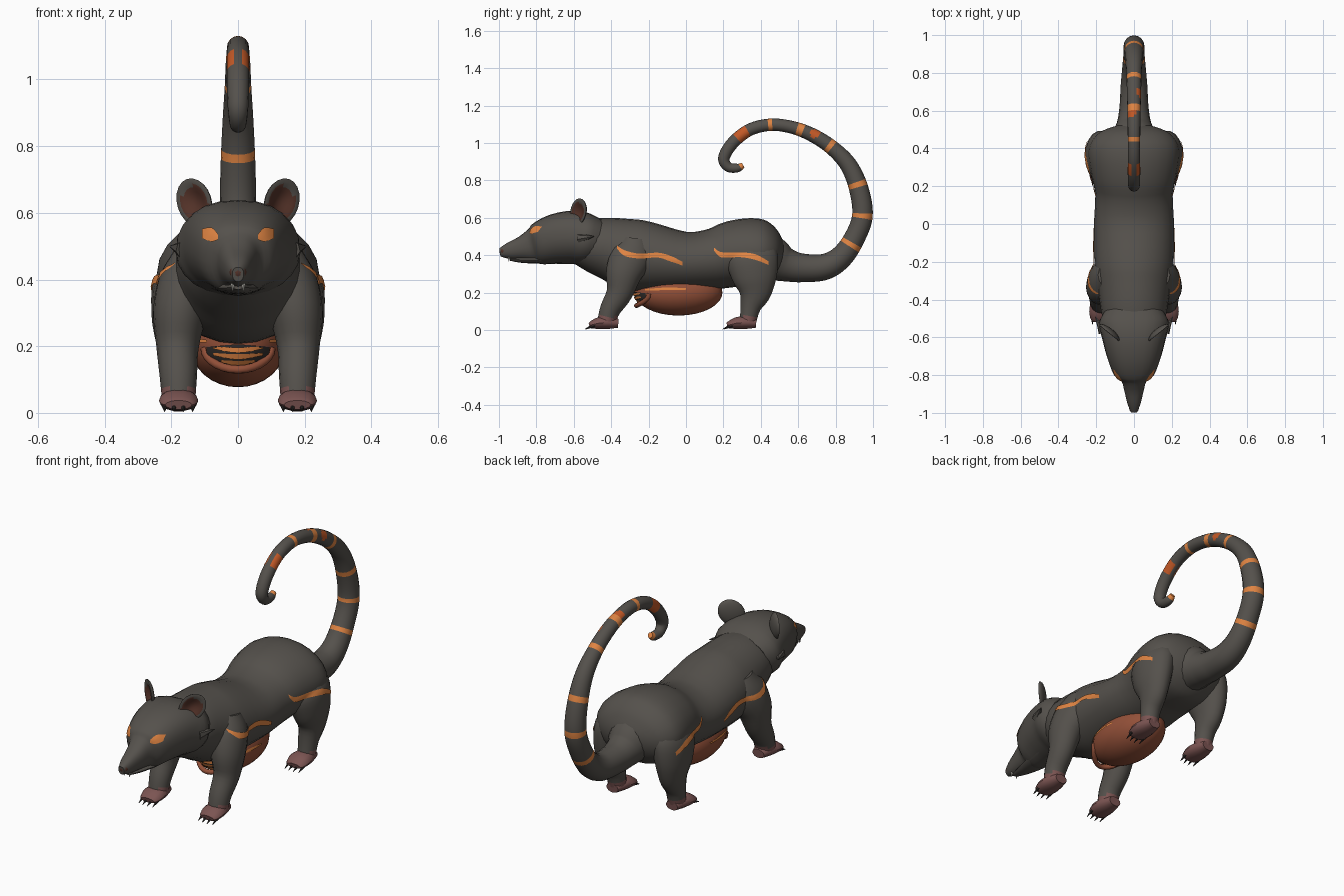
import bpy, bmesh, math
from mathutils import Vector, Matrix
from mathutils.bvhtree import BVHTree

if "Cube" in bpy.data.objects:
    bpy.data.objects.remove(bpy.data.objects["Cube"])


def material(name, rgb):
    m = bpy.data.materials.new(name)
    m.use_nodes = True
    m.diffuse_color = (*rgb, 1)
    m.node_tree.nodes["Principled BSDF"].inputs["Base Color"].default_value = (*rgb, 1)
    return m


FUR = material("grey fur", (.09, .082, .072))
ORANGE = material("bright orange", (.74, .23, .055))
RUST = material("deep orange", (.55, .10, .02))
POUCH = material("pouch skin", (.29, .08, .04))
PAW = material("paw pink", (.20, .09, .085))
CLAW = material("dark claw", (.03, .026, .024))
BROWN = material("ear brown", (.09, .033, .022))
TOOTH = material("tooth white", (.6, .58, .52))
made = []


def finish(name, bm, *mats, recalc=True):
    if recalc:
        bmesh.ops.recalc_face_normals(bm, faces=bm.faces)
    me = bpy.data.meshes.new(name)
    bm.to_mesh(me)
    bm.free()
    for m in mats:
        me.materials.append(m)
    ob = bpy.data.objects.new(name, me)
    bpy.context.collection.objects.link(ob)
    made.append(ob)
    return ob


def spline(rows, steps):
    """Smooth interpolation through rows of numbers."""
    out = []
    rows = [Vector(r) for r in rows]
    for i in range(len(rows) - 1):
        a, b, c, d = (rows[min(max(i + k, 0), len(rows) - 1)] for k in (-1, 0, 1, 2))
        for s in range(steps):
            t = s / steps
            out.append(b + (c - a) * (t / 2) + (a * 2 - b * 5 + c * 4 - d) * (t * t / 2)
                       + (b * 3 - a - c * 3 + d) * (t ** 3 / 2))
    return out + [rows[-1]]


def power(v, e):
    return math.copysign(abs(v) ** e, v)


def loft(name, rows, *mats, steps=3, segs=18, crown=1):
    """Skin elliptical rings; each row is x, y, z, half width, half depth.
    A crown below 1 squares the upper half."""
    st = spline(rows, steps)
    bm = bmesh.new()
    rings = []
    for i, r in enumerate(st):
        p, q = st[max(i - 1, 0)], st[min(i + 1, len(st) - 1)]
        t = Vector((0, q[1] - p[1], q[2] - p[2])).normalized()
        v = Vector((1, 0, 0)).cross(t)
        ring = []
        for k in range(segs):
            a = 2 * math.pi * k / segs
            e = crown if k < segs / 2 else 1
            ring.append(bm.verts.new(Vector(r[:3]) + Vector((r[3] * power(math.cos(a), e), 0, 0))
                                     + v * r[4] * power(math.sin(a), e)))
        rings.append(ring)
    for a, b in zip(rings, rings[1:]):
        for k in range(segs):
            j = (k + 1) % segs
            bm.faces.new((a[k], a[j], b[j], b[k]))
    bm.faces.new(rings[0])
    bm.faces.new(rings[-1])
    return finish(name, bm, *mats), st


def ball(name, loc, size, mat, u=20, v=12):
    bm = bmesh.new()
    bmesh.ops.create_uvsphere(bm, u_segments=u, v_segments=v, radius=1,
                              matrix=Matrix.LocRotScale(Vector(loc), None, Vector(size)))
    return finish(name, bm, mat)


def spike(name, base, tip, r, mat):
    base, d = Vector(base), Vector(tip) - Vector(base)
    bm = bmesh.new()
    bmesh.ops.create_cone(bm, cap_ends=True, segments=7, radius1=r, radius2=.001, depth=d.length,
                          matrix=Matrix.Translation(base + d / 2)
                          @ d.to_track_quat('Z', 'Y').to_matrix().to_4x4())
    return finish(name, bm, mat)


def tree(ob):
    return BVHTree.FromPolygons([v.co for v in ob.data.vertices],
                                [p.vertices for p in ob.data.polygons])


def project(trees, origin, d):
    hits = [h for h in (t.ray_cast(origin, d) for t in trees) if h[0]]
    return min(hits, key=lambda h: h[3])[0] - d * .005 if hits else None


def painted(name, trees, d, pts, mat):
    """Thin plate laid on the surface along rows of across, height, half width."""
    d = Vector(d)
    bm = bmesh.new()
    grid = []
    for a, z, w in spline(pts, 5):
        row = []
        for f in (-1, -.33, .33, 1):
            o = Vector((0, a, z + w * f)) if d.x else Vector((a, 0, z + w * f))
            p = project(trees, o - d * 2, d)
            row.append(bm.verts.new(p) if p else None)
        grid.append(row)
    for r, s in zip(grid, grid[1:]):
        for k in range(3):
            quad = (r[k], r[k + 1], s[k + 1], s[k])
            if all(quad):
                f = bm.faces.new(quad)
                f.normal_update()
                if f.normal.dot(d) > 0:
                    f.normal_flip()
    return finish(name, bm, mat, recalc=False)


# Torso and head
body, _ = loft("body", [
    (0, -.62, .48, .11, .10), (0, -.5, .455, .165, .145), (0, -.4, .433, .183, .17),
    (0, -.3, .405, .2, .19), (0, -.2, .39, .21, .186), (0, 0, .367, .212, .157),
    (0, .15, .38, .205, .163), (0, .25, .405, .225, .178), (0, .35, .414, .243, .184),
    (0, .42, .41, .237, .173), (0, .475, .406, .197, .133), (0, .505, .404, .14, .09),
    (0, .52, .403, .09, .06)], FUR, segs=24)
head, _ = loft("head", [
    (0, -.995, .415, .017, .022), (0, -.95, .422, .035, .043), (0, -.88, .436, .052, .064),
    (0, -.825, .449, .068, .09), (0, -.79, .458, .108, .112), (0, -.7, .485, .144, .134),
    (0, -.6, .495, .17, .143), (0, -.53, .482, .187, .138), (0, -.47, .47, .16, .12)],
    FUR, segs=24, crown=.82)
ball("nose", (0, -.976, .422), (.026, .022, .024), BROWN, 12, 8)
loft("lower_jaw", [(0, -.94, .378, .016, .008), (0, -.88, .375, .035, .016),
                   (0, -.78, .375, .06, .02), (0, -.66, .38, .08, .02)], FUR, segs=12)

# Tail with bands chosen by nearness to points along its curl
tail, st = loft("tail", [(0, y, z, r, r) for y, z, r in (
    (.39, .4, .14), (.47, .375, .12), (.54, .347, .09), (.62, .332, .077), (.74, .337, .07),
    (.83, .39, .062), (.90, .49, .056), (.943, .61, .055), (.925, .75, .052), (.87, .88, .046),
    (.78, .975, .04), (.67, 1.045, .037), (.56, 1.085, .034), (.45, 1.097, .033), (.34, 1.07, .033),
    (.25, 1.0, .033), (.203, .92, .031), (.225, .872, .026), (.275, .866, .023),
    (.305, .882, .014))], FUR, ORANGE, RUST, steps=10, segs=16)
BANDS = ((.885, .46), (.943, .61), (.917, .778), (.775, .98), (.61, 1.07), (.45, 1.097), (.3, .88))
BLOTCHES = ((.03, .69, 1.05), (-.015, .59, 1.11))
for p in tail.data.polygons:
    i = p.index // 16
    if i >= len(st) - 1:
        p.material_index = int(p.center.y < .35)
        continue
    mid = (st[i] + st[i + 1]) / 2
    if min(math.hypot(mid[1] - y, mid[2] - z) for y, z in BANDS) < .0135:
        p.material_index = 1
    elif math.hypot(mid[1] - .3, mid[2] - 1.05) < .038 and abs(p.center.x) > .012 \
            or min((p.center - Vector(b)).length for b in BLOTCHES) < .026:
        p.material_index = 2

# Pouch under the belly
pouch = ball("pouch", (0, -.04, .2), (.142, .235, .123), POUCH, 28, 16)
pt = [tree(pouch)]
opening = painted("pouch_opening", pt, (0, 1, 0),
                  [(-.095, .185, .012), (0, .17, .035), (.095, .185, .012)], CLAW)
for i, z in enumerate((.148, .168, .188)):
    painted(f"pouch_fold_{i}", [tree(opening)], (0, 1, 0),
            [(-.075, z + .008, .004), (0, z, .008), (.075, z + .008, .004)], ORANGE)
cu = bpy.data.curves.new("pouch_lip", 'CURVE')
cu.dimensions = '3D'
cu.bevel_depth = .013
cu.bevel_resolution = 2
sp = cu.splines.new('POLY')
sp.points.add(14)
for k, pnt in enumerate(sp.points):
    c, s = math.cos(math.pi * k / 14), math.sin(math.pi * k / 14)
    pnt.co = (.1 * c, -.265 + .07 * c * c, .195 - .065 * s, 1)
cu.materials.append(POUCH)
bpy.context.collection.objects.link(bpy.data.objects.new("pouch_lip", cu))

FRONT = [(.11, -.27, .49, .08, .08), (.135, -.285, .41, .1, .115), (.17, -.33, .31, .084, .1),
         (.181, -.355, .2, .064, .072), (.179, -.405, .11, .056, .056), (.178, -.425, .04, .05, .05)]
HIND = [(.13, .33, .49, .06, .09), (.165, .35, .40, .087, .14), (.182, .365, .29, .077, .125),
        (.184, .368, .2, .06, .09), (.18, .345, .12, .05, .055), (.178, .33, .04, .045, .045)]

for side, sx in (("left", 1), ("right", -1)):
    skin = [tree(body)]
    # Legs, paws and claws
    for end, rows, heel in (("front", FRONT, -.362), ("hind", HIND, .375)):
        leg, _ = loft(f"{end}_leg_{side}", [(sx * r[0], *r[1:]) for r in rows], FUR, PAW, steps=4)
        for p in leg.data.polygons:
            p.material_index = int(p.center.z < .07)
        skin.append(tree(leg))
        x = sx * .178
        loft(f"{end}_paw_{side}", [
            (x, heel, .035, .035, .024), (x, heel - .05, .039, .051, .034),
            (x, heel - .1, .037, .059, .033), (x, heel - .14, .028, .052, .022),
            (x, heel - .155, .024, .04, .014)], PAW, segs=14)
        for k in range(4):
            cx = x + (k - 1.5) * .028
            ty = heel - .138 + abs(k - 1.5) * .008
            spike(f"{end}_claw_{side}_{k}", (cx, ty, .024), (cx, ty - .045, .004), .01, CLAW)

    # Shoulder and hip stripes
    d = (-sx, 0, 0)
    painted(f"shoulder_stripe_{side}", skin, d, [
        (-.37, .445, .008), (-.33, .412, .015), (-.25, .395, .013), (-.15, .4, .013),
        (-.08, .38, .015), (-.02, .355, .01)], ORANGE)
    painted(f"hip_stripe_{side}", skin, d, [
        (.15, .432, .008), (.19, .402, .014), (.29, .402, .013), (.37, .39, .015),
        (.44, .358, .01)], ORANGE)
    painted(f"pouch_trim_{side}", skin + pt, d,
            [(-.22, .215, .004), (-.1, .22, .007), (0, .219, .004)], ORANGE)

    # Eyes, cheek fur and teeth
    painted(f"eye_{side}", [tree(head)], (0, 1, 0), [
        (sx * .06, .528, .008), (sx * .08, .535, .021), (sx * .108, .538, .014)], ORANGE)
    spike(f"cheek_fur_{side}", (sx * .162, -.57, .49), (sx * .205, -.49, .5), .028, FUR)
    spike(f"tooth_{side}", (sx * .016, -.945, .388), (sx * .016, -.948, .366), .007, TOOTH)

    # Cupped ear: rear half domed, front half pressed inward
    bm = bmesh.new()
    bmesh.ops.create_uvsphere(bm, u_segments=20, v_segments=14, radius=1,
                              matrix=Matrix.Rotation(math.pi / 2, 4, 'X'))
    for f in bm.faces:
        c = f.calc_center_median()
        f.material_index = int(c.y < 0 and math.hypot(c.x, c.z + .1) < .78)
    for v in bm.verts:
        r2 = v.co.x ** 2 + v.co.z ** 2
        v.co.y = .8 * v.co.y if v.co.y > -.01 else -.25 * math.sin(math.pi * r2) + .5 * (1 - r2)
    pose = (Matrix.Translation((sx * .132, -.577, .632)) @ Matrix.Rotation(sx * .68, 4, 'Z')
            @ Matrix.Rotation(sx * .65, 4, 'Y') @ Matrix.Diagonal((.063, .032, .076, 1)))
    bmesh.ops.transform(bm, matrix=pose, verts=bm.verts)
    finish(f"ear_{side}", bm, FUR, BROWN)

# Smooth shading with crisp edges
bpy.ops.object.select_all(action='DESELECT')
for ob in made:
    ob.select_set(True)
bpy.context.view_layer.objects.active = body
bpy.ops.object.shade_smooth_by_angle(angle=math.radians(40))
